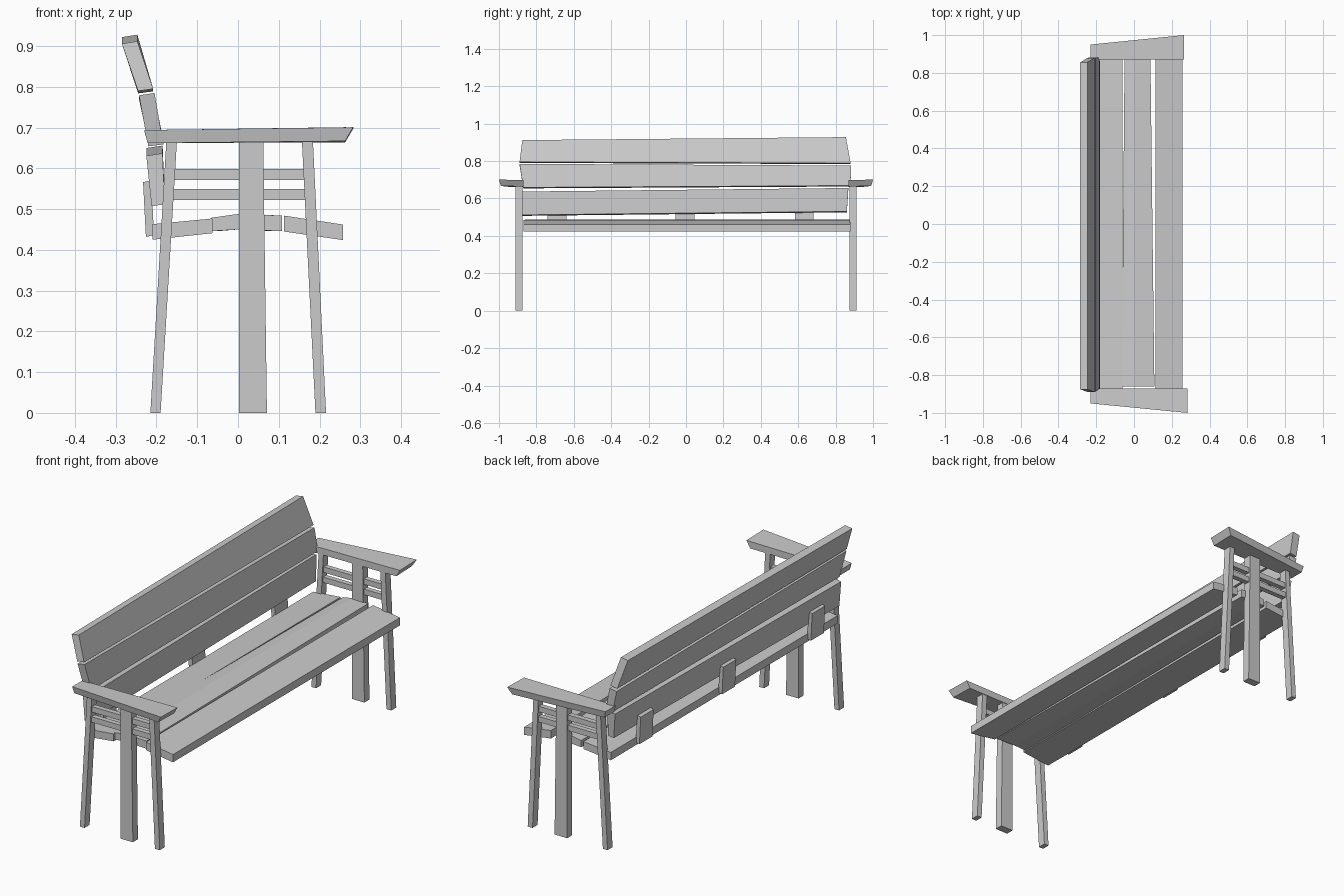
import bpy

if "Cube" in bpy.data.objects:
    bpy.data.objects.remove(bpy.data.objects["Cube"])


def loft(name, a, b):
    """Closed solid between two matching outlines of 3D points."""
    n = len(a)
    faces = [tuple(range(n))[::-1], tuple(range(n, 2 * n))]
    faces += [(i, (i + 1) % n, n + (i + 1) % n, n + i) for i in range(n)]
    mesh = bpy.data.meshes.new(name)
    mesh.from_pydata(a + b, [], faces)
    # consistent outward normals
    import bmesh
    bm = bmesh.new()
    bm.from_mesh(mesh)
    bmesh.ops.recalc_face_normals(bm, faces=bm.faces)
    bm.to_mesh(mesh)
    bm.free()
    ob = bpy.data.objects.new(name, mesh)
    bpy.context.collection.objects.link(ob)
    return ob


def prism(name, profile, y0, y1):
    """Extrude an (x, z) profile along y."""
    return loft(name, [(x, y0, z) for x, z in profile], [(x, y1, z) for x, z in profile])


# Seat planks: back, middle (tapering along its length), front
prism("seat_plank_back", [(-.21, .425), (-.062, .441), (-.062, .477), (-.21, .463)], -.87, .88)
loft("seat_plank_middle",
     [(x, -.86, z) for x, z in [(-.065, .446), (.0, .45), (.108, .446), (.108, .484), (.0, .488), (-.065, .479)]],
     [(x, .88, z) for x, z in [(-.05, .446), (.0, .45), (.087, .446), (.087, .485), (.0, .488), (-.05, .479)]])
prism("seat_plank_front", [(.113, .445), (.258, .424), (.258, .462), (.113, .484)], -.87, .88)


def back_plank(name, bottom, top, left, right):
    """bottom/top: back x and front x; left/right: y and z of the lower and upper end corners."""
    def end(e):
        (yb, zb), (yt, zt) = e
        return [(bottom[0], yb, zb), (bottom[1], yb, zb + .005), (top[1], yt, zt), (top[0], yt, zt - .006)]
    loft(name, end(left), end(right))


# Backrest planks with slightly uneven ends
back_plank("back_plank_top", (-.245, -.208), (-.285, -.247), ((-.89, .79), (-.875, .912)), ((.88, .784), (.855, .928)))
back_plank("back_plank_middle", (-.22, -.183), (-.243, -.205), ((-.87, .654), (-.89, .785)), ((.88, .664), (.882, .776)))
back_plank("back_plank_lower", (-.212, -.18), (-.225, -.185), ((-.88, .507), (-.875, .637)), ((.86, .526), (.868, .656)))

# Brackets joining seat and backrest
for y in (-.69, -.005, .632):
    prism("back_bracket", [(-.226, .432), (-.206, .436), (-.213, .571), (-.233, .566)], y - .05, y + .05)

# Side frames
for s, front_x in ((-1, .283), (1, .265)):
    inner, outer = s * .873, s * .912
    for name, profile in (
        ("back_leg", [(-.215, 0), (-.19, 0), (-.15, .665), (-.176, .665)]),
        ("middle_leg", [(.003, 0), (.071, 0), (.062, .665), (.003, .665)]),
        ("front_leg", [(.19, 0), (.216, 0), (.184, .665), (.157, .665)]),
    ):
        prism(name, profile, inner, outer)
    for z0, z1 in ((.522, .549), (.572, .599)):
        prism("side_rail", [(-.165, z0), (.17, z0), (.17, z1), (-.165, z1)], s * .88, s * .905)
    # Armrest, wider at the front, with undercut front end
    loft("armrest",
         [(-.222, s * .87, .662), (front_x - .02, s * .87, .664), (front_x - .02, s * .99, .667), (-.222, s * .945, .662)],
         [(-.23, s * .87, .693), (front_x, s * .87, .698), (front_x, s * 1.0, .701), (-.23, s * .95, .694)])
